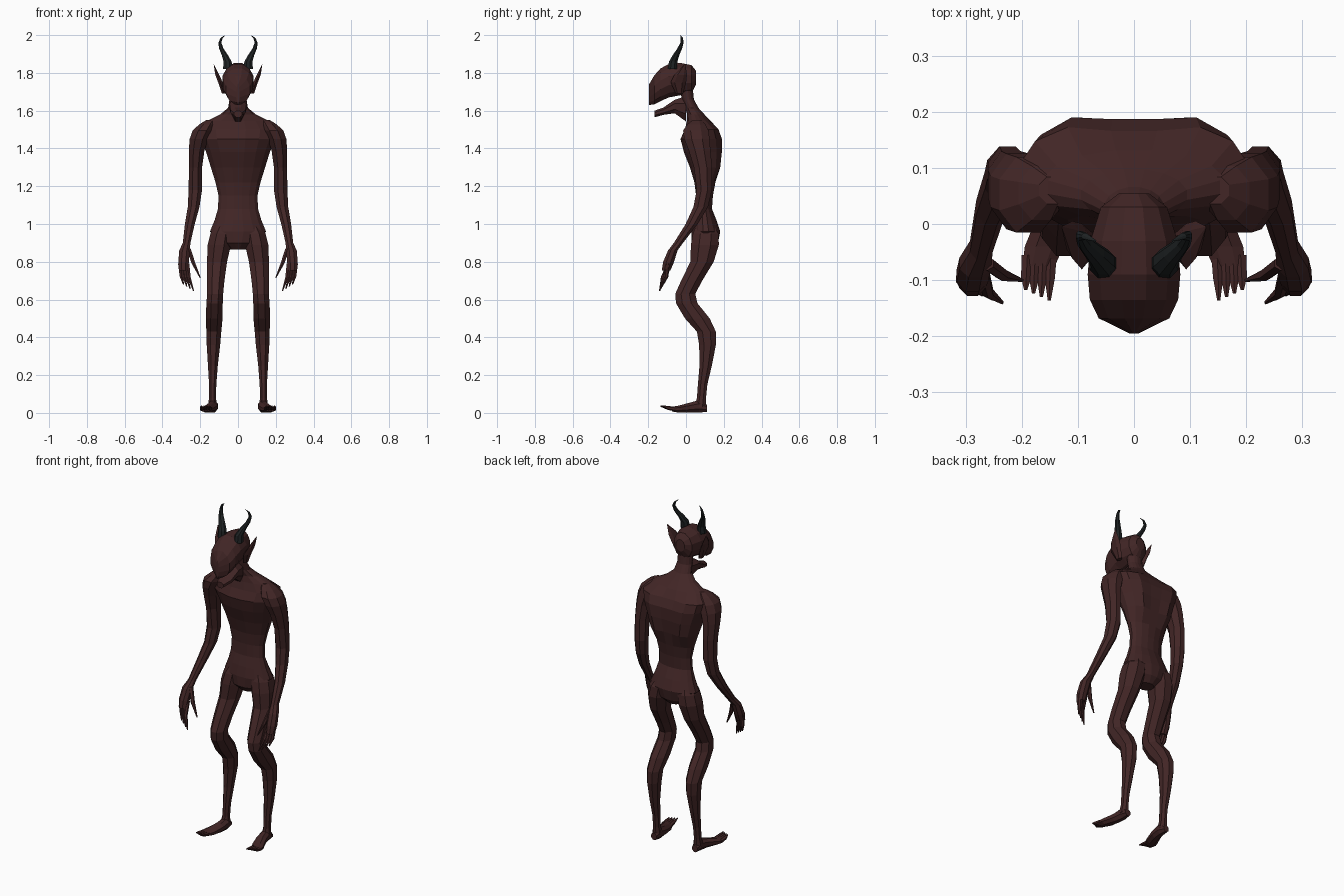
import bpy, bmesh, math


def material(name, rgb):
    m = bpy.data.materials.new(name)
    m.diffuse_color = (*rgb, 1)
    return m


SKIN = material("dark red skin", (0.054, 0.019, 0.019))
HORN = material("black horn", (0.013, 0.016, 0.017))


def loft(name, rings, axis="z", n=8, mat=SKIN, mirror=True, shape=None):
    """Skin elliptical rings (x, y, z, r1, r2); rings lie across the axis."""
    bm = bmesh.new()
    loops = []
    k = 0.5 + 0.5 / math.cos(math.pi / n)
    for x, y, z, r1, r2 in rings:
        loop = []
        for i in range(n):
            a = 2 * math.pi * (i + 0.5) / n
            u, v = k * r1 * math.cos(a), k * r2 * math.sin(a)
            p = (x + u, y + v, z) if axis == "z" else (x + u, y, z + v)
            loop.append(bm.verts.new(shape(p, a) if shape else p))
        loops.append(loop)
    for A, B in zip(loops, loops[1:]):
        for i in range(n):
            j = (i + 1) % n
            bm.faces.new((A[i], A[j], B[j], B[i]))
    bm.faces.new(loops[0])
    bm.faces.new(loops[-1])
    bmesh.ops.recalc_face_normals(bm, faces=bm.faces)
    me = bpy.data.meshes.new(name)
    bm.to_mesh(me)
    bm.free()
    me.materials.append(mat)
    ob = bpy.data.objects.new(name, me)
    bpy.context.collection.objects.link(ob)
    if mirror:
        ob.modifiers.new("mirror", "MIRROR").use_mirror_merge = False
    return ob


def digit(name, base, mid, tip, r):
    """Thin bent finger or toe ending in a claw."""
    axis = "z" if abs(base[2] - tip[2]) > 0.1 else "y"
    loft(name, [(*base, r, r), (*mid, r * 0.9, r * 0.9), (*tip, 0.003, 0.003)], axis, 6)


def back_lobes(p, a):
    # shoulder blades stand out on both sides of the spine
    x, y, z = p
    if 1.25 < z < 1.53 and math.sin(a) > 0.3:
        y += -0.006 if abs(x) < 0.06 else 0.014
    return x, y, z


# Torso and neck
loft("torso", [
    (0, .10, .865, .045, .04), (0, .10, .90, .10, .07), (0, .105, .96, .15, .077),
    (0, .10, 1.02, .125, .062), (0, .095, 1.08, .107, .043), (0, .098, 1.15, .104, .045),
    (0, .10, 1.22, .12, .056), (0, .10, 1.30, .145, .08), (0, .09, 1.38, .17, .102),
    (0, .082, 1.45, .198, .112), (0, .083, 1.50, .21, .09), (0, .068, 1.545, .165, .064),
    (0, .052, 1.58, .095, .046), (0, .03, 1.615, .053, .036), (0, .01, 1.66, .045, .032),
    (0, 0, 1.73, .045, .035)], n=16, mirror=False, shape=back_lobes)

# Skull with a keeled snout
loft("head", [
    (0, .054, 1.775, .028, .035), (0, .03, 1.767, .06, .075), (0, -.03, 1.767, .079, .087),
    (0, -.09, 1.759, .084, .09), (0, -.135, 1.737, .08, .088), (0, -.168, 1.71, .064, .078),
    (0, -.195, 1.685, .008, .056)], "y", 12, mirror=False)

# Open lower jaw and throat
loft("jaw", [
    (0, .0, 1.61, .035, .07), (0, -.06, 1.622, .046, .037), (0, -.12, 1.597, .042, .02),
    (0, -.168, 1.582, .022, .018)], "y", 8, mirror=False)

# Pointed ears
loft("ear", [
    (.074, -.035, 1.69, .012, .018), (.093, -.04, 1.75, .013, .038),
    (.110, -.028, 1.79, .011, .031), (.128, -.006, 1.845, .001, .002)], n=6)

# Curved horns
loft("horn", [
    (.054, -.072, 1.82, .026, .025), (.055, -.068, 1.86, .022, .023),
    (.07, -.052, 1.895, .017, .018), (.089, -.033, 1.93, .012, .013),
    (.096, -.021, 1.96, .008, .009), (.087, -.022, 1.985, .006, .006),
    (.068, -.03, 2.0, .001, .001)], n=8, mat=HORN)

# Arms with rounded shoulders, down to the palm
loft("arm", [
    (.145, .06, 1.55, .025, .025), (.165, .055, 1.527, .042, .05), (.188, .052, 1.495, .054, .07),
    (.207, .058, 1.45, .051, .07), (.219, .072, 1.39, .043, .06), (.225, .09, 1.30, .036, .05),
    (.226, .097, 1.18, .037, .042), (.235, .078, 1.09, .032, .04), (.255, .03, 1.0, .027, .033),
    (.272, -.04, .90, .021, .025), (.283, -.07, .86, .029, .026), (.288, -.092, .80, .029, .03),
    (.288, -.105, .755, .024, .024)])

# Fingers and thumb
for i in range(4):
    x = .268 + i * .013
    digit("finger", (x, -.09 - .008 * (i % 2), .79), (x - .008, -.122 + .006 * i, .72),
          (.235 + i * .018, -.14 + .007 * i, .645 + .012 * i), .011)
digit("thumb", (.262, -.07, .87), (.235, -.09, .79), (.2, -.10, .715), .012)

# Legs, rooted inside the pelvis
loft("leg", [
    (.075, .10, 1.0, .035, .045), (.088, .104, .95, .06, .07), (.099, .10, .89, .064, .077),
    (.111, .085, .80, .055, .064), (.118, .03, .70, .048, .058), (.121, -.004, .63, .044, .055),
    (.124, .004, .58, .045, .059), (.126, .06, .50, .046, .068), (.128, .108, .43, .041, .052),
    (.13, .114, .36, .037, .046), (.133, .104, .25, .027, .034), (.134, .088, .15, .02, .026),
    (.135, .082, .08, .019, .025), (.135, .075, .03, .026, .03)])

# Feet
loft("foot", [
    (.135, .11, .024, .018, .02), (.133, .07, .035, .027, .034), (.14, .02, .028, .031, .027),
    (.16, -.04, .02, .036, .019), (.17, -.075, .02, .03, .013)], "y")

# Toes
for i in range(4):
    x = .148 + i * .014
    digit("toe", (x, -.055, .02), (x + .002, -.095, .026), (x + .003, -.136 + .006 * i, .036), .011)
